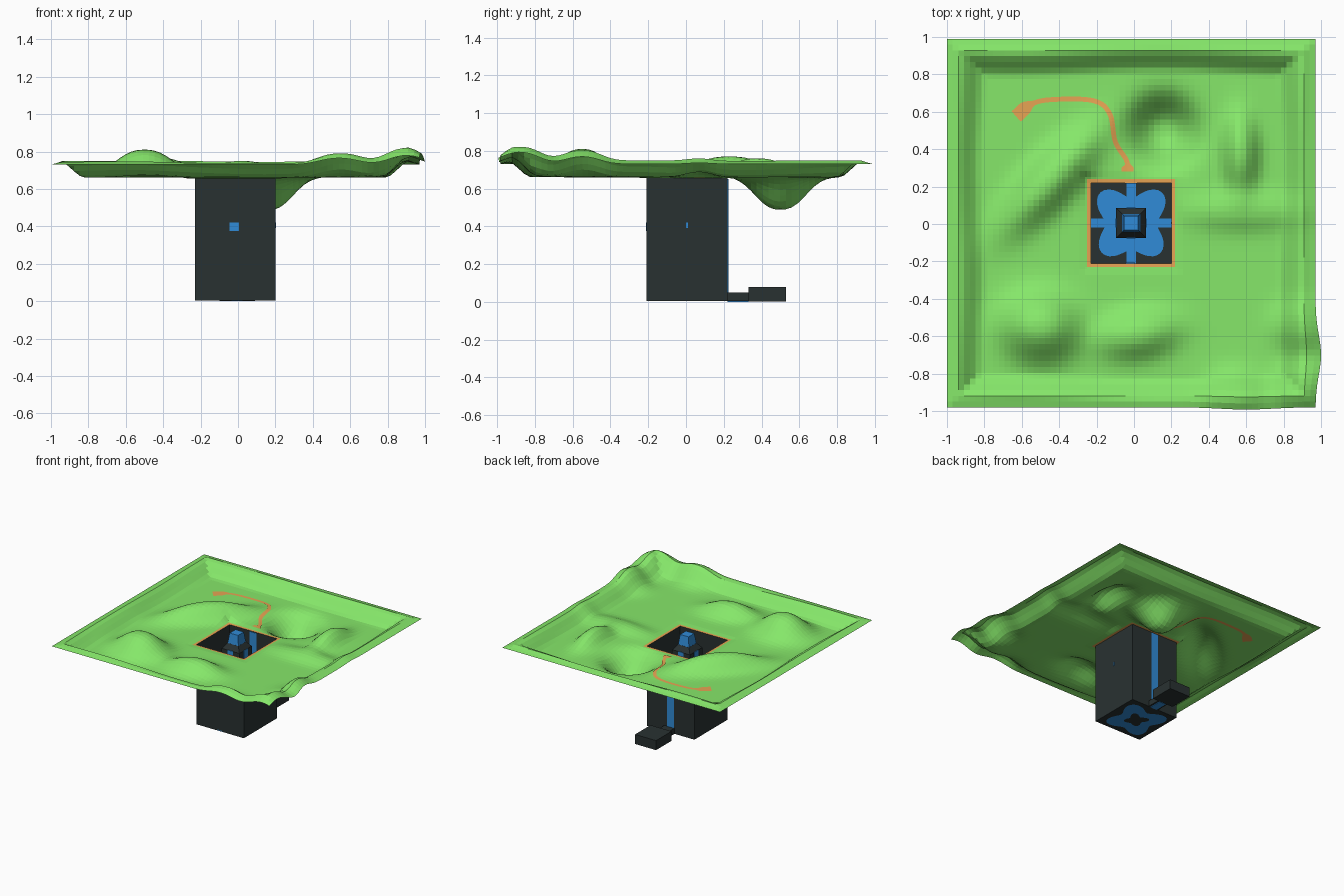
import bpy, bmesh, math
from mathutils import Vector

cube = bpy.data.objects.get("Cube")
if cube:
    bpy.data.objects.remove(cube, do_unlink=True)


def material(name, rgb):
    m = bpy.data.materials.new(name)
    m.use_nodes = True
    m.diffuse_color = (*rgb, 1)
    m.node_tree.nodes["Principled BSDF"].inputs["Base Color"].default_value = (*rgb, 1)
    return m


GRASS = material("grass green", (0.24, 0.81, 0.145))
STONE = material("dark stone", (0.022, 0.031, 0.031))
BLUE = material("water blue", (0.03, 0.26, 0.68))
ORANGE = material("path orange", (0.86, 0.40, 0.095))


def finish(name, bm, *mats):
    me = bpy.data.meshes.new(name)
    bm.to_mesh(me)
    bm.free()
    for m in mats:
        me.materials.append(m)
    ob = bpy.data.objects.new(name, me)
    bpy.context.collection.objects.link(ob)
    return ob


def box(name, lo, hi, mat, taper=1.0, open_top=False):
    """Box between two corners; the top can be narrowed or left open."""
    bm = bmesh.new()
    bmesh.ops.create_cube(bm, size=1)
    lo, hi = Vector(lo), Vector(hi)
    mid, size = (lo + hi) / 2, hi - lo
    for v in bm.verts:
        if v.co.z > 0:
            v.co.x *= taper
            v.co.y *= taper
        v.co = mid + v.co * size
    if open_top:
        top = [f for f in bm.faces if f.normal.z > 0.9]
        bmesh.ops.delete(bm, geom=top, context="FACES_ONLY")
    return finish(name, bm, mat)


# Shaft limits and centre
X0, X1, Y0, Y1 = -0.23, 0.20, -0.21, 0.22
CX, CY = (X0 + X1) / 2, (Y0 + Y1) / 2
LEFT, RIGHT, FRONT, BACK = -1.0, 0.97, -0.98, 0.99
RIM_Z = 0.655

# Hills: x, y, length, width, turn in degrees, height
HILLS = [
    (-0.50, -0.55, 0.20, 0.17, 0, 0.15),
    (0.02, -0.59, 0.21, 0.12, 10, 0.09),
    (-0.45, 0.23, 0.34, 0.12, 47, 0.11),
    (0.57, 0.38, 0.20, 0.09, 90, 0.10),
    (0.58, 0.07, 0.30, 0.10, 0, 0.04),
    (0.90, -0.88, 0.14, 0.14, 0, 0.075),
    (0.54, -0.90, 0.15, 0.12, 0, 0.05),
    (0.88, -0.55, 0.14, 0.13, 0, 0.055),
]


def smooth(t):
    t = min(1, max(0, t))
    return t * t * (3 - 2 * t)


def height(x, y):
    wave = 0.012 * math.sin(4 * x + 1) + 0.01 * math.sin(5 * y)
    d = min(x - LEFT, RIGHT - x, y - FRONT, BACK - y)
    z = 0.66 + 0.09 * (1 - smooth((d - 0.045 + wave) / 0.14))
    z -= 0.02 * (1 - smooth(d / 0.07))
    for hx, hy, a, b, turn, h in HILLS:
        t = math.radians(turn)
        u = (x - hx) * math.cos(t) + (y - hy) * math.sin(t)
        v = (y - hy) * math.cos(t) - (x - hx) * math.sin(t)
        z += h * math.exp(-((u / a) ** 2 + (v / b) ** 2) ** 1.25)
    # Round pit behind the shaft
    q = ((x - 0.16) / 0.165) ** 2 + ((y - 0.50) / 0.165) ** 2
    z -= 0.172 * math.exp(-q ** 1.3)
    # Level ground where the sheet meets the shaft
    gap = max(X0 - x, x - X1, Y0 - y, y - Y1)
    return RIM_Z + (z - RIM_Z) * smooth(gap / 0.07)


# Terrain sheet with a square opening and an orange border
def lines(lo, hi, a, b):
    keep = [a - 0.02, a, b, b + 0.02]
    n = 64
    even = [lo + (hi - lo) * i / n for i in range(n + 1)]
    return sorted([c for c in even if min(abs(c - k) for k in keep) > 0.008] + keep)


def inside(p, grow):
    return X0 - grow < p.x < X1 + grow and Y0 - grow < p.y < Y1 + grow


bm = bmesh.new()
xs, ys = lines(LEFT, RIGHT, X0, X1), lines(FRONT, BACK, Y0, Y1)
grid = [[bm.verts.new((x, y, height(x, y))) for x in xs] for y in ys]
for j in range(len(ys) - 1):
    for i in range(len(xs) - 1):
        f = bm.faces.new((grid[j][i], grid[j][i + 1], grid[j + 1][i + 1], grid[j + 1][i]))
        f.material_index = int(inside(f.calc_center_median(), 0.02))
hole = [f for f in bm.faces if inside(f.calc_center_median(), 0)]
bmesh.ops.delete(bm, geom=hole, context="FACES")
# The near right corner swells outwards
for v in bm.verts:
    x, y = v.co.x, v.co.y
    v.co.x += 0.03 * smooth((x - 0.85) / 0.12) * math.exp(-((y + 0.7) / 0.15) ** 2)
    v.co.y -= 0.012 * smooth((-0.86 - y) / 0.12) * math.exp(-((x - 0.6) / 0.2) ** 2)
finish("terrain", bm, GRASS, ORANGE)


# Footpath draped over the terrain, seen from both sides
def spline(pts, steps=10):
    p = [Vector(q) for q in pts]
    p = [p[0]] + p + [p[-1]]
    out = []
    for k in range(1, len(p) - 2):
        a, b, c, d = p[k - 1:k + 3]
        for s in range(steps):
            t = s / steps
            out.append(0.5 * (2 * b + (c - a) * t + (2 * a - 5 * b + 4 * c - d) * t * t
                              + (3 * b - a - 3 * c + d) * t ** 3))
    return out + [p[-1]]


route = spline([(-0.63, 0.575), (-0.55, 0.64), (-0.44, 0.665), (-0.22, 0.66),
                (-0.13, 0.59), (-0.10, 0.44), (-0.04, 0.34), (-0.035, 0.28)])
for side, lift in (("top", 0.004), ("underside", -0.004)):
    bm = bmesh.new()
    last = None
    for k, p in enumerate(route):
        d = (route[min(k + 1, len(route) - 1)] - route[max(k - 1, 0)]).normalized()
        w = 0.013 + 0.024 * (1 - smooth((k - 6) / 6))
        w += 0.02 * smooth((k - len(route) + 9) / 4)
        row = []
        for s in (-1, 0, 1):
            x, y = p.x - d.y * w * s, p.y + d.x * w * s
            row.append(bm.verts.new((x, y, height(x, y) + lift)))
        if last:
            for s in (0, 1):
                bm.faces.new((last[s], row[s], row[s + 1], last[s + 1]))
        last = row
    finish("footpath_" + side, bm, ORANGE)

# Shaft, passage and back room
box("shaft", (X0, Y0, 0.004), (X1, Y1, RIM_Z), STONE, open_top=True)
box("passage", (-0.05, Y1, 0.004), (0.04, 0.34, 0.05), STONE)
box("back_room", (-0.10, 0.33, 0.002), (0.09, 0.53, 0.08), STONE)

# Blue streak on both sides of the back wall, small windows, passage floor
box("back_wall_streak", (-0.047, Y1 - 0.004, 0.01), (0.015, Y1 + 0.004, 0.65), BLUE)
box("front_window", (-0.045, Y0 - 0.003, 0.375), (0.005, Y0 + 0.003, 0.42), BLUE)
box("side_window", (X1 - 0.002, 0.0, 0.39), (X1 + 0.002, 0.01, 0.42), BLUE)
box("passage_streak", (-0.035, Y1, 0.0), (0.025, 0.33, 0.008), BLUE)

# Four-lobed pool painted through the floor
bm = bmesh.new()
N = 64
for z in (0.0, 0.008):
    rings = []
    for r0, swing in ((0.075, 0.02), (0.183, 0.045)):
        ring = []
        for k in range(N):
            a = math.tau * k / N
            r = r0 - swing * math.cos(4 * a) + 0.006 * math.sin(3 * a)
            ring.append(bm.verts.new((CX + r * math.cos(a), CY + r * math.sin(a), z)))
        rings.append(ring)
    for k in range(N):
        n = (k + 1) % N
        bm.faces.new((rings[0][k], rings[1][k], rings[1][n], rings[0][n]))
finish("floor_pool", bm, BLUE)

# Crossing floor channels
box("channel_lengthwise", (CX - 0.025, Y0, 0.005), (CX + 0.025, Y1, 0.012), BLUE)
box("channel_crosswise", (X0, CY - 0.025, 0.005), (X1, CY + 0.025, 0.011), BLUE)


# Central tower with blue streaks and a tapered blue crown
def column(name, half, z0, z1, mat, taper=1.0):
    box(name, (CX - half, CY - half, z0), (CX + half, CY + half, z1), mat, taper)


column("tower", 0.08, 0.005, 0.61, STONE)
column("tower_shoulder", 0.08, 0.61, 0.65, STONE, 0.62)
column("crown", 0.05, 0.64, 0.73, BLUE, 0.75)
S, T = 0.024, 0.083
box("tower_streak_lengthwise", (CX - S, CY - T, 0.01), (CX + S, CY + T, 0.612), BLUE)
box("tower_streak_crosswise", (CX - T, CY - S, 0.01), (CX + T, CY + S, 0.612), BLUE)
